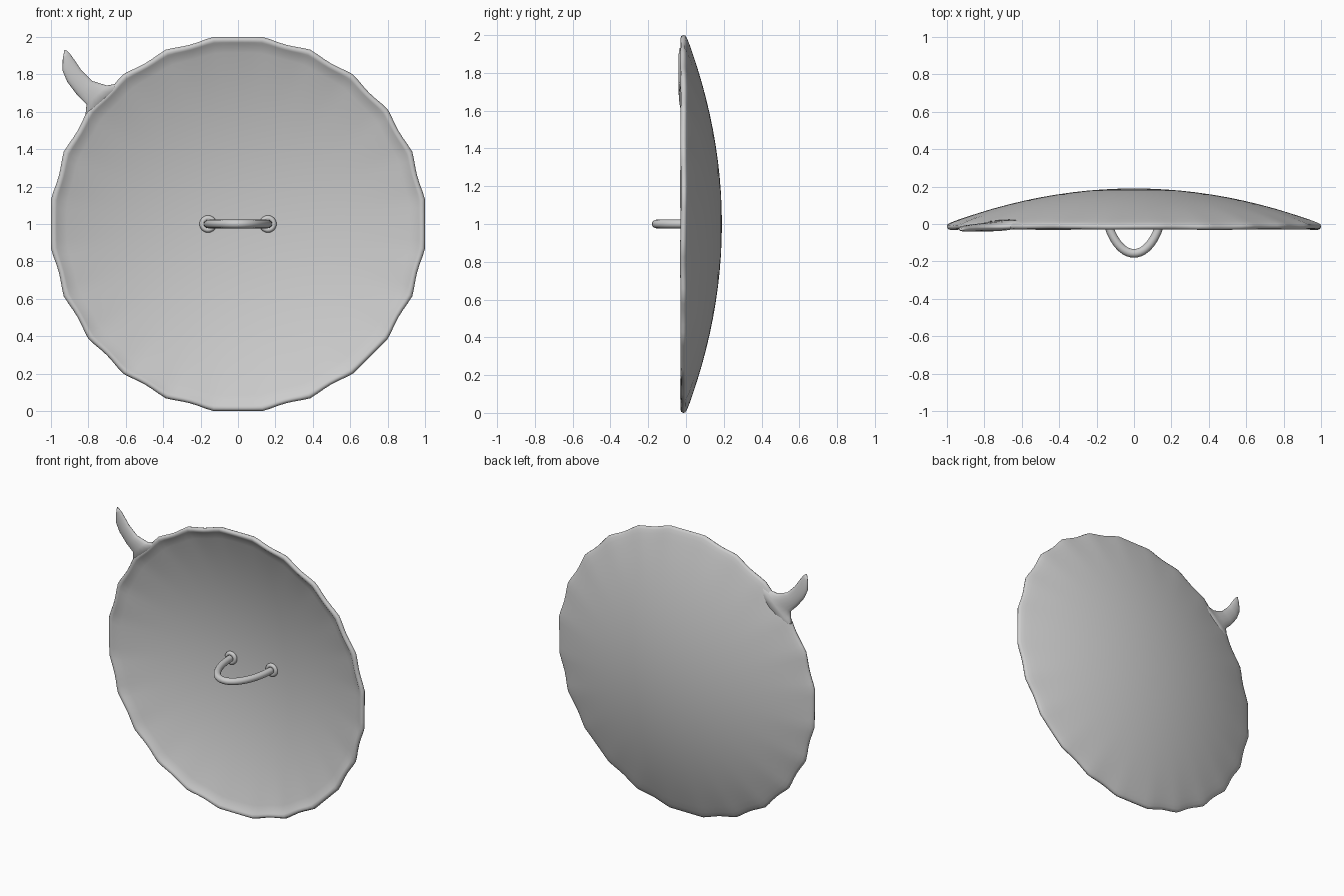
import bpy, bmesh
from math import sin, cos, pi, sqrt, radians
from mathutils import Vector

if "Cube" in bpy.data.objects:
    bpy.data.objects.remove(bpy.data.objects["Cube"])

grey = bpy.data.materials.new("plain_grey")
grey.use_nodes = True
colour = (0.6, 0.6, 0.6, 1)
grey.diffuse_color = colour
grey.node_tree.nodes["Principled BSDF"].inputs["Base Color"].default_value = colour


def loft(name, rings, cap=True):
    """Skin a list of equal closed rings into one smooth object."""
    bm = bmesh.new()
    loops = [[bm.verts.new(p) for p in ring] for ring in rings]
    n = len(loops[0])
    for a, b in zip(loops, loops[1:]):
        for i in range(n):
            j = (i + 1) % n
            bm.faces.new((a[i], a[j], b[j], b[i]))
    if cap:
        bm.faces.new(loops[0])
        bm.faces.new(loops[-1])
    bmesh.ops.remove_doubles(bm, verts=bm.verts, dist=0.0001)
    bmesh.ops.recalc_face_normals(bm, faces=bm.faces)
    for f in bm.faces:
        f.smooth = True
    mesh = bpy.data.meshes.new(name)
    bm.to_mesh(mesh)
    bm.free()
    mesh.materials.append(grey)
    obj = bpy.data.objects.new(name, mesh)
    bpy.context.collection.objects.link(obj)
    return obj


# Dish: shallow bowl with a thick, slightly chipped 24-sided rim
SIDES, STEPS, DEPTH, WALL = 24, 6, 0.19, 0.03
STRAIGHT = (0, 6, 12, 18, 21)


def bowl(r):
    return DEPTH * (1 - r * r)


def rim_radius(i):
    side, step = divmod(i, STEPS)
    t = step / STEPS
    edge = 1 / cos((t - 0.5) * 2 * pi / SIDES)
    dent = 0 if side in STRAIGHT else 0.008 * sin(pi * t) ** 2
    return edge - dent


radii = [k / 12 for k in range(12)] + [0.96]
profile = [(r, bowl(r)) for r in radii]
profile += [(0.985, 0.004), (0.997, -0.004), (1.0, -0.014),
            (0.994, -0.025), (0.983, -0.029), (0.97, -0.024)]
profile += [(r, bowl(r) - WALL) for r in reversed(radii)]
rings = []
for r, y in profile:
    ring = []
    for i in range(SIDES * STEPS):
        a = (i / STEPS - 0.5) * 2 * pi / SIDES
        w = r ** 8
        s = r * (1 + w * (rim_radius(i) - 1))
        wave = 0.003 * w * sin(7 * a) * cos(3 * a)
        ring.append((s * cos(a), y + wave, 1 + s * sin(a)))
    rings.append(ring)
loft("dish", rings, cap=False)

# Horn: flat curved spike growing out of the rim
# each section: lower edge x, z; upper edge x, z; centre y; half thickness
horn = [(-0.76, 1.52, -0.54, 1.74, 0.018, 0.009),
        (-0.825, 1.56, -0.58, 1.79, -0.004, 0.02),
        (-0.815, 1.59, -0.63, 1.755, -0.012, 0.025),
        (-0.81, 1.64, -0.70, 1.74, -0.015, 0.024),
        (-0.86, 1.69, -0.78, 1.765, -0.018, 0.021),
        (-0.913, 1.76, -0.84, 1.825, -0.022, 0.018),
        (-0.938, 1.82, -0.88, 1.885, -0.025, 0.015),
        (-0.937, 1.88, -0.90, 1.913, -0.028, 0.011),
        (-0.928, 1.932, -0.914, 1.927, -0.03, 0.005)]
rings = []
for x0, z0, x1, z1, y, h in horn:
    mid = Vector(((x0 + x1) / 2, y, (z0 + z1) / 2))
    half = Vector(((x1 - x0) / 2, 0, (z1 - z0) / 2))
    rings.append([mid + half * cos(a) + Vector((0, h * sin(a), 0))
                  for a in (k * pi / 8 for k in range(16))])
loft("rim_horn", rings)

# Handle: looped bar standing out of the hollow side
FOOT = 0.16
foot_y = bowl(FOOT) - WALL
reach = foot_y + 0.157
rings = []
for k in range(33):
    t = pi * k / 32
    centre = Vector((FOOT * cos(t), foot_y - reach * sin(t), 1))
    out = Vector((reach * cos(t), -FOOT * sin(t), 0)).normalized()
    rings.append([centre + 0.023 * (out * cos(a) + Vector((0, 0, sin(a))))
                  for a in (j * pi / 8 for j in range(16))])
loft("handle", rings)

# Collars where the handle meets the dish
for side, label in ((1, "left"), (-1, "right")):
    bpy.ops.mesh.primitive_torus_add(
        major_radius=0.031, minor_radius=0.015, major_segments=24, minor_segments=10,
        location=(side * FOOT, foot_y - 0.004, 1), rotation=(radians(90), 0, 0))
    collar = bpy.context.object
    collar.name = "handle_collar_" + label
    collar.data.materials.append(grey)
    bpy.ops.object.shade_smooth()
